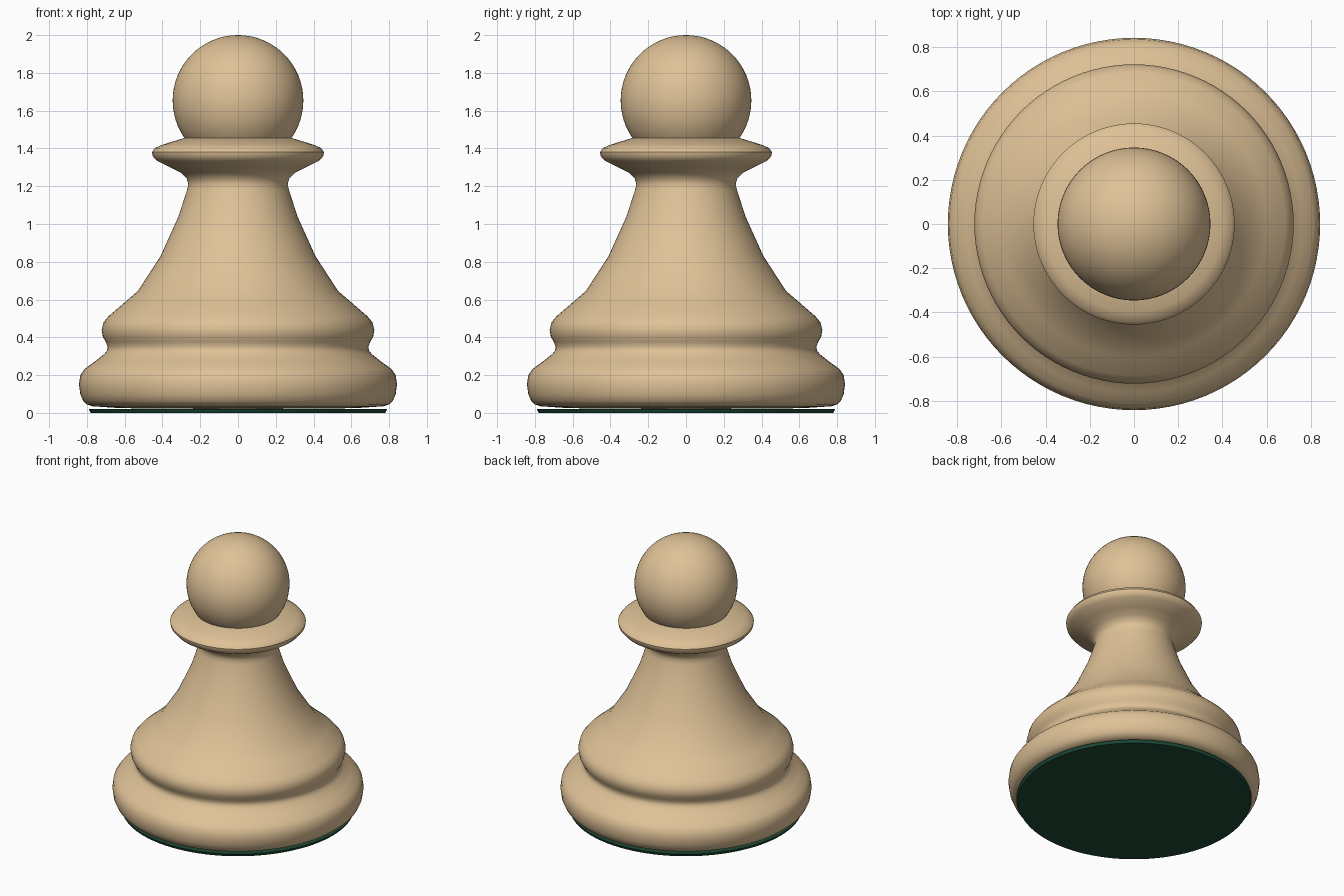
import bpy
import bmesh
import math

cube = bpy.data.objects.get("Cube")
if cube:
    bpy.data.objects.remove(cube, do_unlink=True)


def make_material(name, colour):
    mat = bpy.data.materials.new(name)
    mat.use_nodes = True
    mat.diffuse_color = colour
    for node in mat.node_tree.nodes:
        if node.type == 'BSDF_PRINCIPLED':
            node.inputs["Base Color"].default_value = colour
    return mat


def finish(obj, mat, angle):
    obj.data.materials.append(mat)
    bpy.ops.object.select_all(action='DESELECT')
    obj.select_set(True)
    bpy.context.view_layer.objects.active = obj
    bpy.ops.object.shade_smooth_by_angle(angle=math.radians(angle))


def lathe(name, profile, mat, angle=40, steps=96):
    """Spin an (r, z) profile about the z axis."""
    bm = bmesh.new()
    verts = [bm.verts.new((r, 0, z)) for r, z in profile]
    edges = [bm.edges.new(pair) for pair in zip(verts, verts[1:])]
    bmesh.ops.spin(bm, geom=verts + edges, axis=(0, 0, 1), cent=(0, 0, 0),
                   angle=math.tau, steps=steps, use_duplicate=False)
    bmesh.ops.remove_doubles(bm, verts=bm.verts, dist=0.0005)
    bmesh.ops.recalc_face_normals(bm, faces=bm.faces)
    mesh = bpy.data.meshes.new(name)
    bm.to_mesh(mesh)
    bm.free()
    obj = bpy.data.objects.new(name, mesh)
    bpy.context.collection.objects.link(obj)
    finish(obj, mat, angle)
    return obj


wood = make_material("pale wood", (0.74, 0.54, 0.31, 1))
felt = make_material("green felt", (0.012, 0.07, 0.038, 1))

# Turned body: foot, groove, ring, flared stem and collar
lathe("body", [
    (0, 0.02), (0.62, 0.025), (0.77, 0.035), (0.8, 0.045), (0.82, 0.065),
    (0.835, 0.1), (0.842, 0.15), (0.835, 0.2), (0.81, 0.235), (0.76, 0.27),
    (0.71, 0.31), (0.694, 0.33), (0.69, 0.35), (0.7, 0.375), (0.716, 0.405),
    (0.722, 0.44), (0.712, 0.48), (0.685, 0.512), (0.6, 0.585), (0.53, 0.645),
    (0.41, 0.83), (0.315, 1.04), (0.27, 1.18), (0.263, 1.21), (0.271, 1.24),
    (0.3, 1.27), (0.36, 1.3), (0.43, 1.335), (0.452, 1.36), (0.455, 1.38),
    (0.44, 1.402), (0.4, 1.42), (0.285, 1.455), (0, 1.455)], wood)

# Felt pad under the foot
lathe("felt_pad", [(0, 0), (0.78, 0), (0.79, 0.02), (0, 0.02)], felt, 30)

# Round head
bpy.ops.mesh.primitive_uv_sphere_add(segments=64, ring_count=32,
                                     radius=0.346, location=(0, 0, 1.654))
head = bpy.context.object
head.name = "head"
finish(head, wood, 40)
